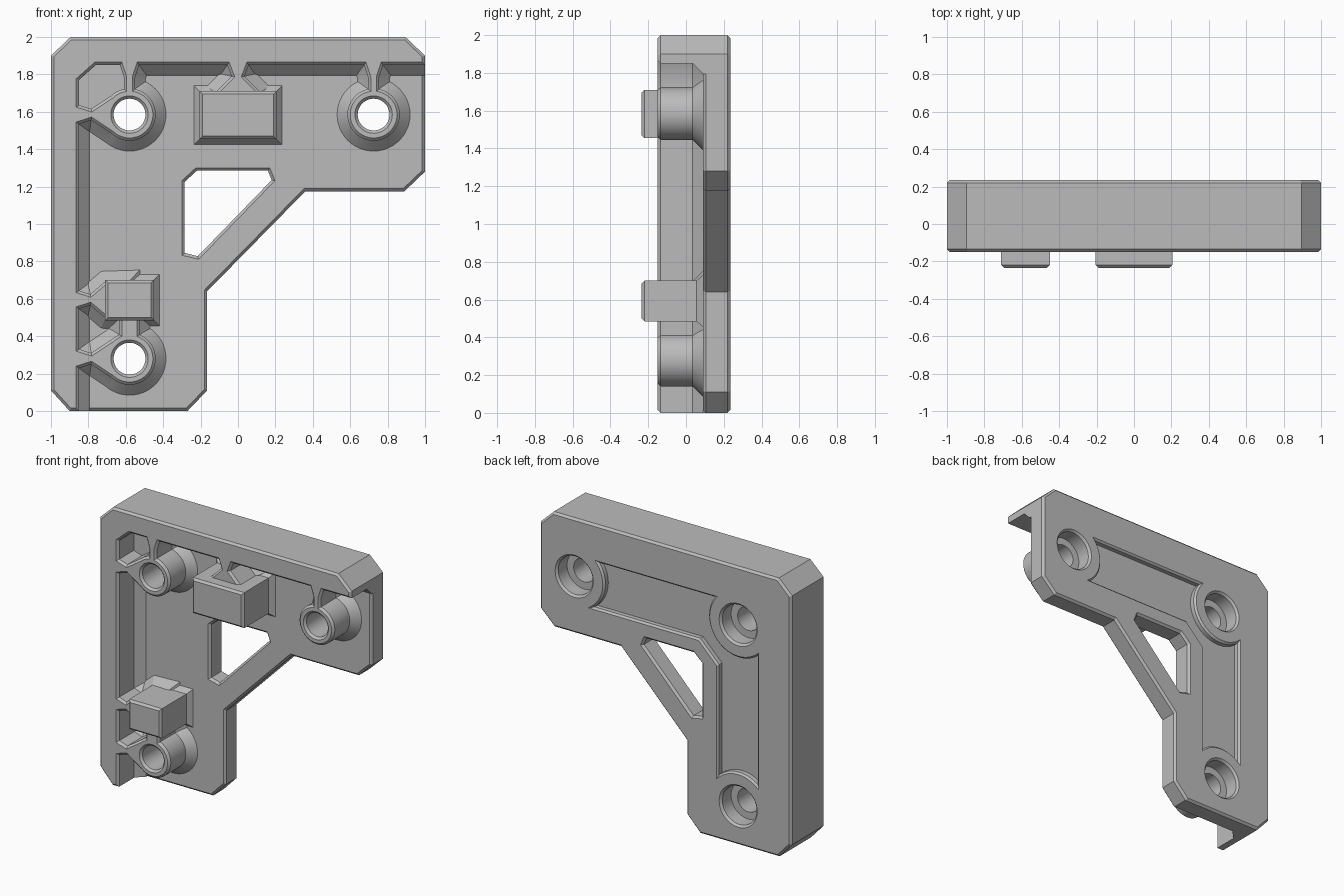
import bpy, bmesh, math
from mathutils import Vector

old = bpy.data.objects.get("Cube")
if old:
    bpy.data.objects.remove(old, do_unlink=True)

grey = bpy.data.materials.new("plain grey")
grey.use_nodes = True
COLOUR = (0.5, 0.5, 0.5, 1)
grey.diffuse_color = COLOUR
grey.node_tree.nodes["Principled BSDF"].inputs["Base Color"].default_value = COLOUR


def offset(pts, d):
    """Move every side of an anticlockwise outline outwards by d."""
    out = []
    for i, p in enumerate(pts):
        a = (p - pts[i - 1]).normalized()
        b = (pts[(i + 1) % len(pts)] - p).normalized()
        na, nb = Vector((a.y, -a.x)), Vector((b.y, -b.x))
        out.append(p + (na + nb) * d / (1 + na.dot(nb)))
    return out


def loft(name, pts, layers):
    """Front-view outline carried along y through (y, outward offset) layers."""
    pts = [Vector(p) for p in pts]
    if sum(pts[i - 1].cross(p) for i, p in enumerate(pts)) < 0:
        pts.reverse()
    bm = bmesh.new()
    rings = [[bm.verts.new((p.x, y, p.y)) for p in offset(pts, d)] for y, d in layers]
    for r, s in zip(rings, rings[1:]):
        for i in range(len(pts)):
            bm.faces.new((r[i - 1], r[i], s[i], s[i - 1]))
    bm.faces.new(rings[0])
    bm.faces.new(rings[-1])
    bmesh.ops.recalc_face_normals(bm, faces=bm.faces)
    me = bpy.data.meshes.new(name)
    bm.to_mesh(me)
    bm.free()
    me.materials.append(grey)
    ob = bpy.data.objects.new(name, me)
    bpy.context.collection.objects.link(ob)
    return ob


def combine(target, tool, operation):
    mod = target.modifiers.new("cut", 'BOOLEAN')
    mod.object, mod.operation, mod.solver = tool, operation, 'EXACT'
    bpy.context.view_layer.objects.active = target
    bpy.ops.object.modifier_apply(modifier=mod.name)
    bpy.data.objects.remove(tool, do_unlink=True)


def circle(c, r, n=48):
    return [(c[0] + r * math.cos(2 * math.pi * i / n),
             c[1] + r * math.sin(2 * math.pi * i / n)) for i in range(n)]


def rect(x0, x1, z0, z1):
    return [(x0, z0), (x1, z0), (x1, z1), (x0, z1)]


def neck(c, direction, steps):
    """Symmetric rib outline from c; steps are (distance, half width)."""
    c, d = Vector(c), Vector(direction)
    side = Vector((-d.y, d.x))
    return ([c + d * t + side * w for t, w in steps] +
            [c + d * t - side * w for t, w in reversed(steps)])


FRONT, FLOOR, BACK = -0.15, 0.09, 0.235
RAISED = [(FRONT, -0.015), (FRONT + 0.015, 0), (0.035, 0), (FLOOR, 0.055), (0.15, 0.055)]
UP, LEFT = (0, 1), (-1, 0)
bosses = [(-0.58, 1.585), (0.725, 1.585), (-0.58, 0.28)]
outline = [(-0.9, 0), (-0.27, 0), (-0.165, 0.11), (-0.165, 0.64), (0.36, 1.175),
           (0.89, 1.175), (1, 1.28), (1, 1.9), (0.895, 2), (-0.895, 2), (-1, 1.9), (-1, 0.11)]

# Corner walls with flared roots
bracket = loft("bracket", [(-1.3, -0.3), (-0.85, -0.3), (-0.85, 1.77), (-0.76, 1.85),
                           (1.3, 1.85), (1.3, 2.3), (-1.3, 2.3)], RAISED)

# Screw bosses and the narrow ribs that tie them to the walls
straight = [(0, 0.03), (0.2, 0.03), (0.32, 0.07)]
tapered = [(0.02, 0.12), (0.1, 0.1), (0.205, 0.03), (0.33, 0.07)]
block_rib = [(0, 0.12), (0.13, 0.115), (0.21, 0.035), (0.33, 0.08)]
for c in bosses:
    combine(bracket, loft("boss", circle(c, 0.14), RAISED), 'UNION')
ribs = [(bosses[0], UP, straight), (bosses[1], UP, straight),
        (bosses[0], LEFT, tapered), (bosses[2], LEFT, tapered),
        (bosses[2], UP, [(0, 0.055), (0.28, 0.055)]),
        ((0, 1.58), UP, block_rib),
        ((-0.58, 0.595), LEFT, [(t, w * 0.85) for t, w in block_rib])]
for c, d, steps in ribs:
    combine(bracket, loft("rib", neck(c, d, steps), RAISED), 'UNION')

# Raised floor of the corner pocket
combine(bracket, loft("pocket_floor", rect(-0.9, -0.58, 1.585, 1.9),
                      [(0.03, 0), (0.15, 0)]), 'UNION')

# Trim to the outer outline, then add the backing plate
combine(bracket, loft("trim", outline, [(FRONT - 0.01, -0.025), (FRONT + 0.015, 0),
                                        (BACK, 0)]), 'INTERSECT')
combine(bracket, loft("plate", outline, [(FLOOR, -0.015), (FLOOR + 0.015, 0),
                                         (BACK - 0.015, 0), (BACK, -0.015)]), 'UNION')

# Triangular window
window = [(-0.285, 1.225), (-0.22, 1.285), (0.16, 1.285), (0.18, 1.235),
          (-0.215, 0.828), (-0.285, 0.845)]
combine(bracket, loft("window", window, [(0.06, 0.045), (0.105, 0), (0.22, 0),
                                         (0.26, 0.04)]), 'DIFFERENCE')

# Shallow recess on the back, kept clear of the screw seats
recess = loft("recess", [(-0.73, 0.3), (-0.42, 0.3), (-0.42, 1.25), (-0.27, 1.4),
                         (0.725, 1.4), (0.725, 1.73), (-0.73, 1.73)],
              [(0.19, 0), (0.222, 0), (0.25, 0.028)])
for c in bosses:
    combine(recess, loft("seat", circle(c, 0.24), [(0.1, 0), (0.222, 0), (0.25, -0.028), (0.3, -0.028)]),
            'DIFFERENCE')
combine(bracket, recess, 'DIFFERENCE')

# Screw holes with counterbores
for c in bosses:
    combine(bracket, loft("bore", circle(c, 0.085),
                          [(-0.2, 0.065), (-0.135, 0), (0.12, 0), (0.12, 0.052),
                           (0.22, 0.052), (0.27, 0.1)]), 'DIFFERENCE')

# Locating blocks
block = [(-0.235, -0.015), (-0.22, 0), (0.055, 0), (FLOOR, 0.03), (0.15, 0.03)]
upper = loft("upper_block", rect(-0.205, 0.205, 1.455, 1.71), block)
lower = loft("lower_block", rect(-0.71, -0.45, 0.485, 0.7), block)

for ob in (bracket, upper, lower):
    bpy.ops.object.select_all(action='DESELECT')
    ob.select_set(True)
    bpy.context.view_layer.objects.active = ob
    bpy.ops.object.shade_smooth_by_angle(angle=math.radians(25))
